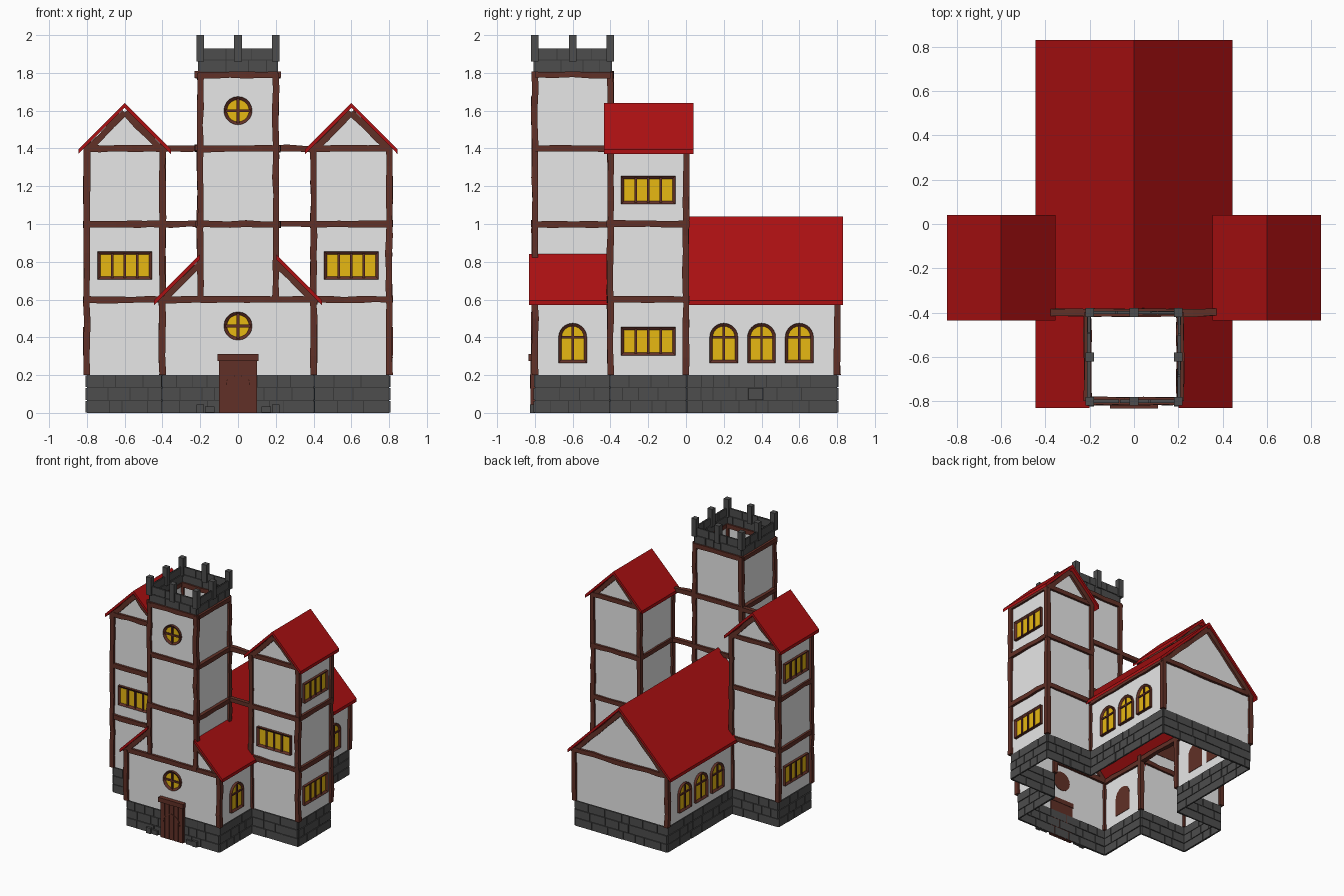
import bpy, bmesh, math, random
from mathutils import Vector, Matrix

random.seed(4)
if "Cube" in bpy.data.objects:
    bpy.data.objects.remove(bpy.data.objects["Cube"], do_unlink=True)


def material(name, r, g, b):
    m = bpy.data.materials.new(name)
    m.use_nodes = True
    m.diffuse_color = (r, g, b, 1)
    m.node_tree.nodes["Principled BSDF"].inputs["Base Color"].default_value = (r, g, b, 1)
    return m


PLASTER = material("plaster", .8, .8, .8)
TIMBER = material("timber", .12, .03, .02)
STONE = material("stone", .075, .075, .075)
MORTAR = material("mortar", .04, .04, .04)
TILE = material("red_tile", .42, .005, .006)
GLASS = material("yellow_glass", .8, .48, .006)


def finish(name, bm, *mats, recalc=True, matrix=None):
    if recalc:
        bmesh.ops.recalc_face_normals(bm, faces=bm.faces)
    mesh = bpy.data.meshes.new(name)
    bm.to_mesh(mesh)
    bm.free()
    for m in mats:
        mesh.materials.append(m)
    ob = bpy.data.objects.new(name, mesh)
    bpy.context.collection.objects.link(ob)
    if matrix:
        ob.matrix_world = matrix
    return ob


def add_box(bm, centre, size, rot=0):
    m = Matrix.Translation(centre) @ Matrix.Rotation(rot, 4, 'Z') @ Matrix.Diagonal((*size, 1))
    bmesh.ops.create_cube(bm, size=1, matrix=m)


def add_face(bm, pts):
    return bm.faces.new([bm.verts.new(p) for p in pts])


def add_walls(bm, path, z0, z1):
    # Sheets along a counter-clockwise path, facing outwards
    for (ax, ay), (bx, by) in zip(path, path[1:]):
        add_face(bm, [(ax, ay, z0), (bx, by, z0), (bx, by, z1), (ax, ay, z1)])


def side_path(path, s):
    return path if s > 0 else [(-x, y) for x, y in reversed(path)]


def beams(name, pairs, half=.017):
    # Hand-hewn timbers: square rings with a slight wobble
    bm = bmesh.new()
    for a, b in pairs:
        a, b = Vector(a), Vector(b)
        d = (b - a).normalized()
        u = d.cross(Vector((1, 0, 0)) if abs(d.y) > .9 else Vector((0, 1, 0))).normalized()
        v = d.cross(u)
        n = max(2, round((b - a).length / .09))
        last = None
        for i in range(n + 1):
            p = a.lerp(b, i / n) + (u + v) * random.uniform(-.003, .003)
            h = half * random.uniform(.88, 1.1)
            ring = [bm.verts.new(p + u * h * i_ + v * h * j) for i_, j in ((-1, -1), (1, -1), (1, 1), (-1, 1))]
            if last:
                for k in range(4):
                    bm.faces.new([last[k], last[k - 1], ring[k - 1], ring[k]])
            else:
                bm.faces.new(ring)
            last = ring
        bm.faces.new(last)
    return finish(name, bm, TIMBER)


def stone_wall(name, path, z0, z1, courses):
    # Mortar sheet with staggered raised blocks on both faces
    bm = bmesh.new()
    add_walls(bm, path, z0, z1)
    sheets = len(bm.faces)
    h = (z1 - z0) / courses
    for (ax, ay), (bx, by) in zip(path, path[1:]):
        a, b = Vector((ax, ay, 0)), Vector((bx, by, 0))
        length, ang = (b - a).length, math.atan2(by - ay, bx - ax)
        for c in range(courses):
            t = 0
            while t < length - .001:
                w = random.uniform(.06, .15)
                if length - t - w < .05:
                    w = length - t
                p = a.lerp(b, (t + w / 2) / length)
                p.z = z0 + h * (c + .5)
                add_box(bm, p, (w - .005, random.uniform(.01, .016), h - .005), ang)
                t += w
    bm.faces.ensure_lookup_table()
    for f in bm.faces[sheets:]:
        f.material_index = 1
    finish(name, bm, MORTAR, STONE, recalc=False)


def roof(name, ridge_x, ridge_z, y0, y1, r0, r1, thick=.025):
    # Pair of 45 degree slabs running from r0 to r1 either side of the ridge
    bm = bmesh.new()
    for s in (-1, 1):
        prof = [(r0, -r0), (r1, -r1), (r1, -r1 - thick), (r0, -r0 - thick)]
        rings = [[bm.verts.new((ridge_x + s * x, y, ridge_z + z)) for x, z in prof] for y in (y0, y1)]
        for k in range(4):
            bm.faces.new([rings[0][k - 1], rings[0][k], rings[1][k], rings[1][k - 1]])
        for r in rings:
            bm.faces.new(r)
    finish(name, bm, TILE)


def window(name, outline, bars, pos, angle):
    # Raised frame, recessed pane and glazing bars; local -y points outwards
    bm = bmesh.new()
    front = [bm.verts.new((x, -.02, z)) for x, z in outline]
    back = [bm.verts.new((x, .003, z)) for x, z in outline]
    pane = bm.faces.new(front)
    bm.faces.new(back)
    for k in range(len(front)):
        bm.faces.new([front[k - 1], front[k], back[k], back[k - 1]])
    bmesh.ops.recalc_face_normals(bm, faces=bm.faces)
    bmesh.ops.inset_individual(bm, faces=[pane], thickness=.016, depth=-.012, use_even_offset=True)
    pane.material_index = 1
    for x, z, w, h in bars:
        add_box(bm, (x, -.011, z), (w, .01, h))
    m = Matrix.Translation(pos) @ Matrix.Rotation(angle, 4, 'Z')
    finish(name, bm, TIMBER, GLASS, recalc=False, matrix=m)


def arc(r, z, start, end, n):
    return [(r * math.cos(start + (end - start) * i / n), z + r * math.sin(start + (end - start) * i / n)) for i in range(n + 1)]


R = .075
ROUND = (arc(R, 0, 0, 2 * math.pi, 20)[:-1], [(0, 0, .014, .13), (0, 0, .13, .014)])
ARCHED = ([(-R, -.105), (R, -.105)] + arc(R, .03, 0, math.pi, 12), [(0, 0, .012, .18), (0, .03, .12, .012)])
WIDE = ([(-.145, -R), (.145, -R), (.145, R), (-.145, R)], [(i * .066, 0, .014, .13) for i in (-1, 0, 1)])

# Stone plinth around the cross-shaped plan
half = [(.4, -.8), (.4, -.4), (.8, -.4), (.8, 0), (.4, 0), (.4, .8)]
plan = half + side_path(half, -1)
stone_wall("stone_plinth", plan + plan[:1], 0, .2, 3)

# Hall walls and gables
bm = bmesh.new()
add_walls(bm, [(-.4, -.8), (.4, -.8), (.4, -.4)], .2, .6)
add_walls(bm, [(-.4, -.4), (-.4, -.8)], .2, .6)
add_walls(bm, [(.4, 0), (.4, .8), (-.4, .8), (-.4, 0)], .2, .6)
add_face(bm, [(.4, .8, .6), (-.4, .8, .6), (0, .8, 1)])
add_face(bm, [(-.4, -.8, .6), (.4, -.8, .6), (.2, -.8, .8), (-.2, -.8, .8)])
finish("hall_walls", bm, PLASTER, recalc=False)

roof("hall_roof_back", 0, 1.04, 0, .83, 0, .445)
roof("hall_roof_middle", 0, 1.04, -.4, 0, 0, .4)
roof("hall_roof_front", 0, 1.04, -.83, -.4, .2, .445)

frame = [((-.42, -.8, .6), (.42, -.8, .6)), ((-.42, .8, .6), (.42, .8, .6))]
for s in (-1, 1):
    x = .4 * s
    frame += [((x, y, .2), (x, y, .6)) for y in (-.8, .8)]
    frame += [((x, -.8, .59), (x, -.4, .59)), ((x, 0, .59), (x, .8, .59)),
              ((x, -.8, .59), (s * .2, -.8, .79)), ((x, .8, .59), (0, .8, .99))]
beams("hall_timbers", frame)

# Central tower, open at the top
square = [(-.2, -.8), (.2, -.8), (.2, -.4), (-.2, -.4), (-.2, -.8)]
bm = bmesh.new()
add_walls(bm, square, .8, 1.8)
finish("central_tower_walls", bm, PLASTER, recalc=False)
frame = [((x, y, .6 if y < -.5 else .8), (x, y, 1.8)) for x, y in square[:4]]
for z in (1, 1.4, 1.79):
    for (ax, ay), (bx, by) in zip(square, square[1:]):
        frame.append(((ax * 1.05, ay, z), (bx * 1.05, by, z)))
beams("central_tower_timbers", frame)

# Parapet and merlons
stone_wall("parapet", [(x * 1.02, y) for x, y in square], 1.805, 1.93, 2)
bm = bmesh.new()
for i in (-1, 0, 1):
    for j in (-1, 0, 1):
        if i or j:
            add_box(bm, (.2 * i, -.6 + .2 * j, 1.93), (.04, .04, .14))
finish("merlons", bm, STONE)

# Beams tying the towers together
beams("tie_beams", [((-.8, -.4, z), (.8, -.4, z)) for z in (1, 1.4)])

# Side towers
for s, side in ((1, "left"), (-1, "right")):
    ring = [(.4, -.4), (.8, -.4), (.8, 0), (.4, 0)]
    bm = bmesh.new()
    add_walls(bm, side_path(ring, s), .2, .6)
    add_walls(bm, side_path(ring + ring[:1], s), .6, 1.4)
    c = .6 * s
    for y, f in ((-.4, 1), (0, -1)):
        add_face(bm, [(c - .2 * f, y, 1.4), (c + .2 * f, y, 1.4), (c, y, 1.6)])
    finish(side + "_tower_walls", bm, PLASTER, recalc=False)
    frame = [((x * s, y, .2), (x * s, y, 1.4)) for x, y in ring]
    for z in (.6, 1, 1.4):
        frame += [((x * s, -.4, z), (x * s, 0, z)) for x in (.4, .8)]
        frame += [((.39 * s, y, z), (.815 * s, y, z)) for y in (-.4, 0)]
    frame += [((c + d, y, 1.39), (c, y, 1.59)) for d in (-.2, .2) for y in (-.4, 0)]
    beams(side + "_tower_timbers", frame)
    roof(side + "_tower_roof", c, 1.64, -.435, .04, 0, .245)

    # Windows of this side
    turn = s * math.pi / 2
    window(side + "_front_window", *WIDE, (c, -.4, .78), 0)
    for z in (.38, 1.18):
        window(side + "_tower_window", *WIDE, (.8 * s, -.2, z), turn)
    for y in (-.6, .2, .4, .6):
        window(side + "_arched_window", *ARCHED, (.4 * s, y, .37), turn)

for z in (.46, 1.6):
    window("round_window", *ROUND, (0, -.8, z), 0)

# Door of upright planks with lintel and curved brace
bm = bmesh.new()
for i in range(5):
    add_box(bm, (-.078 + i * .039, -.81, .14), (.036, .025, .28))
add_box(bm, (0, -.806, .14), (.2, .02, .28))
add_box(bm, (0, -.813, .293), (.215, .04, .035))
for (x0, z0), (x1, z1) in zip(arc(.07, .13, 0, math.pi, 8), arc(.07, .13, 0, math.pi, 8)[1:]):
    m = Matrix.Translation(((x0 + x1) / 2, -.823, (z0 + z1) / 2)) @ Matrix.Rotation(-math.atan2(z1 - z0, x1 - x0), 4, 'Y')
    bmesh.ops.create_cube(bm, size=1, matrix=m @ Matrix.Diagonal((.03, .006, .008, 1)))
finish("door", bm, TIMBER)

# Loose stones beside the door
bm = bmesh.new()
for s in (-1, 1):
    add_box(bm, (.2 * s, -.81, .022), (.04, .03, .044))
    add_box(bm, (.15 * s, -.807, .018), (.05, .024, .034))
finish("door_stones", bm, STONE)
